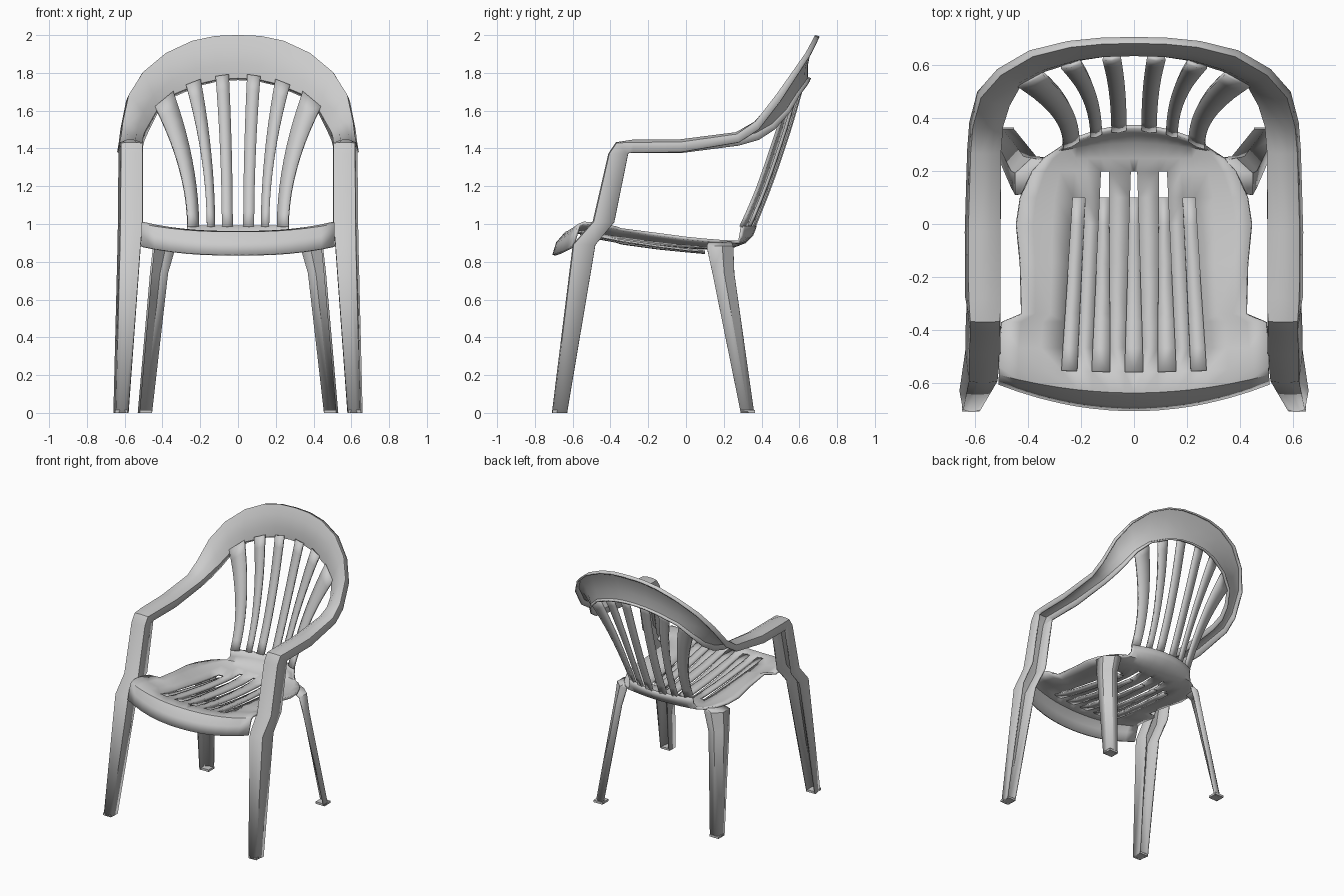
import bpy, bmesh
from mathutils import Vector


def lerp(a, b, t):
    return a + (b - a) * t


def table(points, v):
    # piecewise linear lookup
    for (a, fa), (b, fb) in zip(points, points[1:]):
        if v <= b:
            return lerp(fa, fb, max(0, (v - a) / (b - a)))
    return points[-1][1]


def loft(name, rows, thick, skip=None, mirror=True):
    # skin rows of points into a thin shell, mirrored over x = 0
    bm = bmesh.new()
    vs = [[bm.verts.new(p) for p in r] for r in rows]
    for i in range(len(vs) - 1):
        for j in range(len(vs[0]) - 1):
            if not (skip and skip(i, j)):
                bm.faces.new((vs[i][j], vs[i][j + 1], vs[i + 1][j + 1], vs[i + 1][j]))
    bmesh.ops.delete(bm, geom=[v for v in bm.verts if not v.link_faces], context='VERTS')
    bmesh.ops.recalc_face_normals(bm, faces=bm.faces)
    me = bpy.data.meshes.new(name)
    bm.to_mesh(me)
    bm.free()
    ob = bpy.data.objects.new(name, me)
    bpy.context.collection.objects.link(ob)
    if mirror:
        m = ob.modifiers.new("mirror", 'MIRROR')
        m.merge_threshold = 0.0005
    s = ob.modifiers.new("shell", 'SOLIDIFY')
    s.thickness = thick
    s.offset = 0
    return ob


# Frame: back arch, armrest, arm support and front leg in one channel section
# inner edge xyz, outer edge xyz, flange direction y z
stations = [
    (0, .64, 1.775, 0, .685, 1.995, .02, -.008),
    (.11, .637, 1.768, .12, .682, 1.99, .02, -.008),
    (.21, .622, 1.745, .24, .67, 1.965, .02, -.01),
    (.34, .58, 1.69, .38, .635, 1.9, .02, -.012),
    (.43, .53, 1.61, .50, .565, 1.80, .02, -.02),
    (.475, .45, 1.53, .575, .48, 1.68, .02, -.03),
    (.50, .37, 1.485, .605, .37, 1.54, .015, -.04),
    (.508, .27, 1.455, .613, .27, 1.472, .01, -.04),
    (.51, -.03, 1.425, .622, -.03, 1.43, 0, -.05),
    (.51, -.28, 1.425, .62, -.28, 1.428, 0, -.05),
    (.51, -.365, 1.425, .615, -.365, 1.425, .06, -.05),
    (.51, -.402, 1.37, .615, -.402, 1.37, .095, 0),
    (.51, -.485, 1.01, .618, -.485, 1.01, .105, 0),
    (.52, -.59, .89, .62, -.59, .89, .11, 0),
    (.585, -.70, .0, .642, -.70, .0, .07, 0),
]
rows = []
for n, s in enumerate(stations):
    I, O = Vector(s[:3]), Vector(s[3:6])
    F = Vector((0, s[6], s[7]))
    out = Vector((.012 if n > 3 else .004 * n, 0, 0))
    bulge = F.normalized() * -(.014 if n < 10 else .004)
    rows.append([I + F, I, I.lerp(O, .3) + bulge, I.lerp(O, .7) + bulge, O, O + F + out])
loft("arch_arms_and_front_legs", rows, .012)

# Seat: y, front bend, half width, centre z, edge z
seat = [
    (-.70, .10, .51, .835, .88), (-.68, .10, .51, .90, .95),
    (-.635, .07, .51, .952, .995), (-.56, .02, .51, .955, 1.005),
    (-.47, 0, .51, .935, 1.0), (-.37, 0, .50, .92, .98),
    (-.34, 0, .425, .913, .97), (-.15, 0, .43, .89, .945),
    (0, 0, .445, .878, .925), (.10, 0, .43, .872, .915),
    (.20, 0, .385, .875, .907), (.25, 0, .34, .882, .905),
    (.31, -.03, .29, .905, .905), (.35, -.06, .27, .945, .94),
    (.367, -.07, .267, .99, .99),
]
# slot edges across the half width, at the front, slot end and back
cuts = [(.035, .012, .03), (.09, .095, .085), (.16, .125, .125),
        (.215, .18, .165), (.275, .225, .21)]


def seat_row(r, drop=0):
    y, bend, w, zc, ze = r
    xs = [0] + [table([(-.55, a), (.2, b), (.37, c)], y) for a, b, c in cuts]
    xs += [lerp(xs[-1], w, t) for t in (.35, .7, 1)]
    return [Vector((x, y + bend * (x / w) ** 2,
                    lerp(zc, ze, (x / w) ** 2.5) - drop)) for x in xs]


def is_slot(i, j):
    return (j in (0, 2) and 3 <= i < 10) or (j == 4 and 3 <= i < 9)


loft("seat", [seat_row(r) for r in seat], .016, is_slot)

# Strips sunk below the seat slots
loft("sunken_seat_strips", [seat_row(r, .008 + .003 * k) for k, r in enumerate(seat[3:10])],
     .01, lambda i, j: j not in (0, 2, 4))

# Back slats fanning out from seat to arch
spine = [(.98, .36), (1.18, .44), (1.32, .49), (1.5, .55), (1.68, .602), (1.83, .645)]
slats = [(.03, .085, .05, .118, 1.79, 1.78), (.125, .165, .20, .275, 1.765, 1.735),
         (.21, .267, .345, .44, 1.70, 1.62)]
for n, (a, b, c, d, zi, zo) in enumerate(slats):
    rows = []
    for k in range(11):
        t = k / 10
        row = []
        for u in (0, .5, 1):
            x = lerp(lerp(a, b, u), lerp(c, d, u), t ** 1.9)
            z = lerp(.985, lerp(zi, zo, u), t)
            y = table(spine, z) - lerp(1.0, .3, t) * x * x
            row.append(Vector((x, y - .006 * (u == .5), z)))
        rows.append(row)
    loft("back_slat_%d" % (n + 1), rows, .018)

# Back legs: angled channel, outer corner facing back and out
leg = [
    (.905, [(.33, .235), (.345, .235), (.375, .19), (.385, .12)]),
    (.88, [(.33, .245), (.385, .245), (.445, .19), (.445, .11)]),
    (.74, [(.37, .25), (.415, .25), (.46, .20), (.46, .14)]),
    (0, [(.455, .355), (.495, .355), (.525, .33), (.525, .29)]),
]
loft("back_leg", [[Vector((x, y, z)) for x, y in pts] for z, pts in leg], .012)


# Foot pads
def foot(name, x, y, sx, sy):
    for side in (-1, 1):
        bpy.ops.mesh.primitive_cube_add(size=1, location=(side * x, y, .008))
        ob = bpy.context.object
        ob.name = name
        ob.scale = (sx, sy, .016)


foot("front_foot", .617, -.668, .066, .08)
foot("back_foot", .492, .328, .076, .072)

for ob in bpy.data.objects:
    ob.select_set(True)
bpy.context.view_layer.objects.active = bpy.data.objects["seat"]
bpy.ops.object.shade_smooth_by_angle(angle=0.7)
